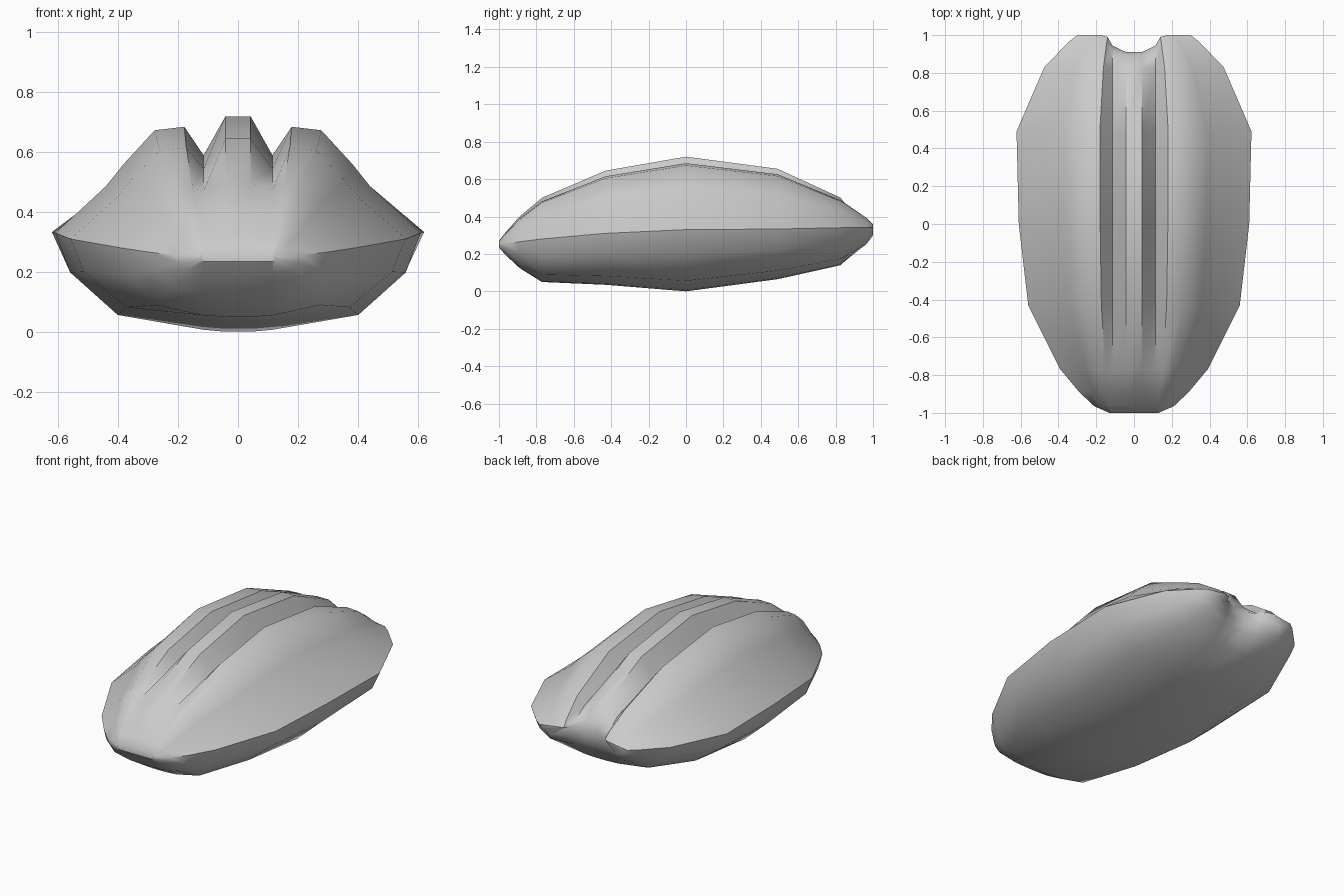
import bpy, bmesh

if "Cube" in bpy.data.objects:
    bpy.data.objects.remove(bpy.data.objects["Cube"])

# Stations along the length: y, half width, side z, top z, bottom z, groove depth, rear notch
stations = [
    (-1.0, .13, .25, .27, .235, 0, 0),
    (-.965, .21, .255, .315, .195, 0, 0),
    (-.89, .29, .265, .40, .125, 0, 0),
    (-.77, .39, .28, .50, .05, .01, 0),
    (-.43, .56, .31, .645, .035, .07, 0),
    (0, .61, .33, .72, 0, .095, 0),
    (.49, .622, .333, .655, .065, .085, 0),
    (.83, .475, .34, .50, .14, .05, .03),
    (.965, .345, .34, .40, .235, .02, .8),
    (1.0, .30, .34, .36, .29, 0, 1),
]
# Cross-section lanes: sideways fraction, height fraction (above / below the side line)
upper = [(0, 1), (0, .91), (.13, .91), (.33, .88), (.54, .59), (.66, .40), (1, 0)]
lower = [(.9, .6), (.58, .17), (0, .02), (0, 0)]
N = len(upper) + len(lower)
INNER = .115


def half_section(y, w, zs, zt, zb, groove, notch):
    pts = []
    for i, (t, h) in enumerate(upper + lower):
        x = .042 if i in (0, N - 1) else INNER + (w - INNER) * t
        z = zs + (zt - zs) * h if i < len(upper) else zb + (zs - zb) * h
        if i == 1:
            z -= groove
        dy = {0: .09, N - 1: .09, 1: .055, N - 2: .055, 2: .01}.get(i, 0) * notch
        pts.append((x, y - dy, z))
    return pts


# Lofted body with a raised central ridge and two side lobes
bm = bmesh.new()
rings = []
for s in stations:
    half = half_section(*s)
    right = [bm.verts.new(p) for p in half]
    left = [bm.verts.new((-x, y, z)) for x, y, z in half]
    rings.append(right + left[::-1])
for a, b in zip(rings, rings[1:]):
    for i in range(2 * N):
        j = (i + 1) % (2 * N)
        bm.faces.new((a[i], a[j], b[j], b[i]))

# End caps, following the notch at the rear
for r in (rings[0], rings[-1]):
    bm.faces.new((r[0], r[N - 1], r[N], r[-1]))
    for m in (lambda k: k, lambda k: 2 * N - 1 - k):
        for q in ((0, 1, 9, 10), (1, 2, 8, 9), (2, 3, 7, 8), (3, 4, 6, 7), (4, 5, 6)):
            bm.faces.new([r[m(k)] for k in q])
bmesh.ops.recalc_face_normals(bm, faces=bm.faces)

mesh = bpy.data.meshes.new("ridged_body")
bm.to_mesh(mesh)
bm.free()
body = bpy.data.objects.new("ridged_body", mesh)
bpy.context.collection.objects.link(body)
bpy.context.view_layer.objects.active = body
body.select_set(True)
bpy.ops.object.shade_smooth_by_angle(angle=.7)
